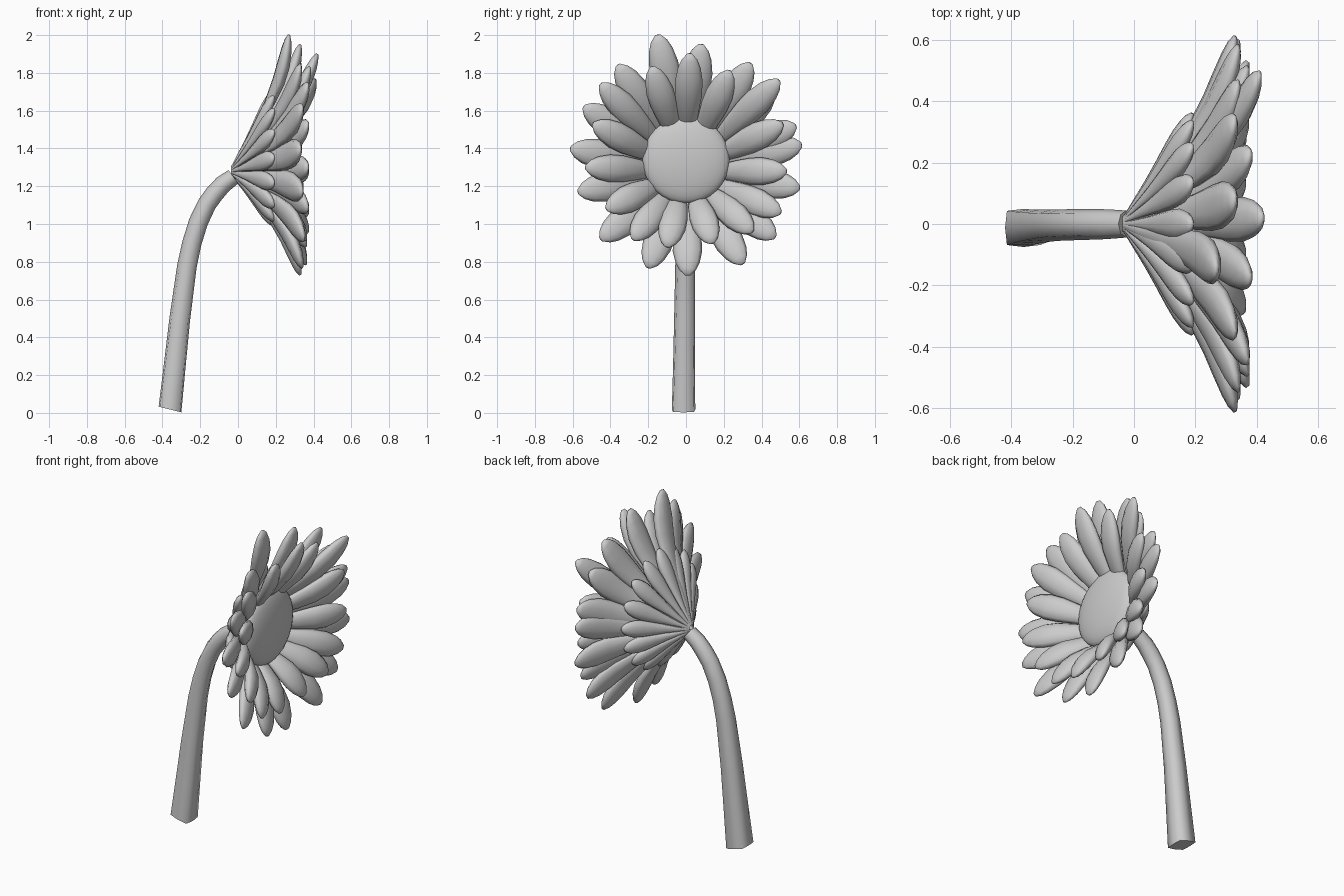
import bpy, bmesh, math
from mathutils import Vector

if "Cube" in bpy.data.objects:
    bpy.data.objects.remove(bpy.data.objects["Cube"])

X = Vector((1, 0, 0))
APEX = Vector((-0.035, 0, 1.28))


def loft(bm, centres, sides, normals, widths, depths, n, corner=None):
    # closed tube through elliptical rings; corner > 1 pushes the diagonals out
    rings = []
    for k, (c, s, m, w, d) in enumerate(zip(centres, sides, normals, widths, depths)):
        ring = []
        for i in range(n):
            a = 2 * math.pi * i / n
            f = corner[k] if corner and i % 2 else 1
            ring.append(bm.verts.new(c + s * w * f * math.cos(a) + m * d * f * math.sin(a)))
        rings.append(ring)
    for a, b in zip(rings, rings[1:]):
        for i in range(n):
            j = (i + 1) % n
            bm.faces.new((a[i], a[j], b[j], b[i]))
    bm.faces.new(rings[0][::-1])
    bm.faces.new(rings[-1])


def finish(bm, name, angle=60):
    bmesh.ops.recalc_face_normals(bm, faces=bm.faces)
    me = bpy.data.meshes.new(name)
    bm.to_mesh(me)
    bm.free()
    ob = bpy.data.objects.new(name, me)
    bpy.context.collection.objects.link(ob)
    bpy.ops.object.select_all(action='DESELECT')
    ob.select_set(True)
    bpy.context.view_layer.objects.active = ob
    bpy.ops.object.shade_smooth_by_angle(angle=math.radians(angle))


STEPS = (0, .15, .35, .52, .68, .8, .9, .96, 1)
SHAPE = (.1, .25, .5, .76, .97, 1, .82, .56, .2)


def petal(bm, tip, half, thick, bend):
    # leaf-shaped blade from the flower base to its tip
    out = Vector((0, tip.y, tip.z - 1.35)).normalized()
    base = APEX + out * 0.02
    side = (tip - base).cross(X).normalized()
    normal = side.cross(tip - base).normalized()
    if normal.x < 0:
        normal = -normal
    cs = [base.lerp(tip, t) + normal * bend * math.sin(math.pi * t ** 1.3) for t in STEPS]
    k = len(STEPS)
    loft(bm, cs, [side] * k, [normal] * k, [half * s for s in SHAPE],
         [thick * s for s in SHAPE], 10)


def petal_layer(name, tips, half, thick, bend):
    bm = bmesh.new()
    for y, z, x in tips:
        petal(bm, Vector((x, y, z)), half, thick, bend)
    finish(bm, name, 80)


# petal tips as (y, z, x)
outer = [(-.15, 2.0, .27), (.08, 1.95, .33), (.34, 1.85, .33), (.46, 1.70, .34), (.58, 1.52, .34),
         (.61, 1.42, .33), (.60, 1.19, .34), (.47, .93, .35), (.30, .79, .36), (.01, .73, .33),
         (-.20, .77, .34), (-.45, .92, .35), (-.57, 1.17, .34), (-.61, 1.40, .33),
         (-.54, 1.62, .34), (-.36, 1.84, .33)]
inner = [(.02, 1.90, .42), (.23, 1.81, .38), (.49, 1.76, .41), (.51, 1.53, .37), (.53, 1.28, .37),
         (.50, 1.06, .37), (.35, .96, .37), (.14, .90, .36), (-.10, .88, .36), (-.28, .92, .36),
         (-.42, 1.08, .37), (-.53, 1.30, .37), (-.49, 1.53, .37), (-.45, 1.74, .37),
         (-.18, 1.83, .38)]
petal_layer("outer_petals", outer, .078, .036, .05)
petal_layer("inner_petals", inner, .073, .038, .05)

# short leaves behind the petals
sepals = []
for i in range(16):
    a = 2 * math.pi * i / 16
    sepals.append((.36 * math.sin(a), 1.352 + .36 * math.cos(a), .19))
petal_layer("sepals", sepals, .05, .028, .008)

# flattened domed centre
bm = bmesh.new()
bmesh.ops.create_uvsphere(bm, u_segments=32, v_segments=16, radius=1)
for v in bm.verts:
    p = v.co.copy()
    v.co = Vector((.205 + .06 * p.z, .23 * p.x, 1.34 + .23 * p.y))
finish(bm, "flower_centre")

# bent stem, squarish at the foot and round at the top
path = [(-.36, .018), (-.335, .25), (-.308, .5), (-.270, .78), (-.244, .9), (-.210, 1.01),
        (-.165, 1.105), (-.125, 1.16), (-.08, 1.21), (-.025, 1.25)]
radii = [.062, .058, .055, .052, .051, .051, .05, .05, .048, .044]
corner = [1.27, 1.22, 1.15, 1.08, 1.05, 1.02, 1, 1, 1, 1]
k = len(path)
cs = [Vector((x, -.013 * (1 - z / 1.26), z)) for x, z in path]
tangents = [(cs[min(i + 1, k - 1)] - cs[max(i - 1, 0)]).normalized() for i in range(k)]
Y = Vector((0, 1, 0))
tangents[0] = Vector((.25, 0, 1)).normalized()
bm = bmesh.new()
loft(bm, cs, [Y.cross(t).normalized() for t in tangents], [Y] * k, radii, radii, 8, corner)
finish(bm, "stem", 80)
